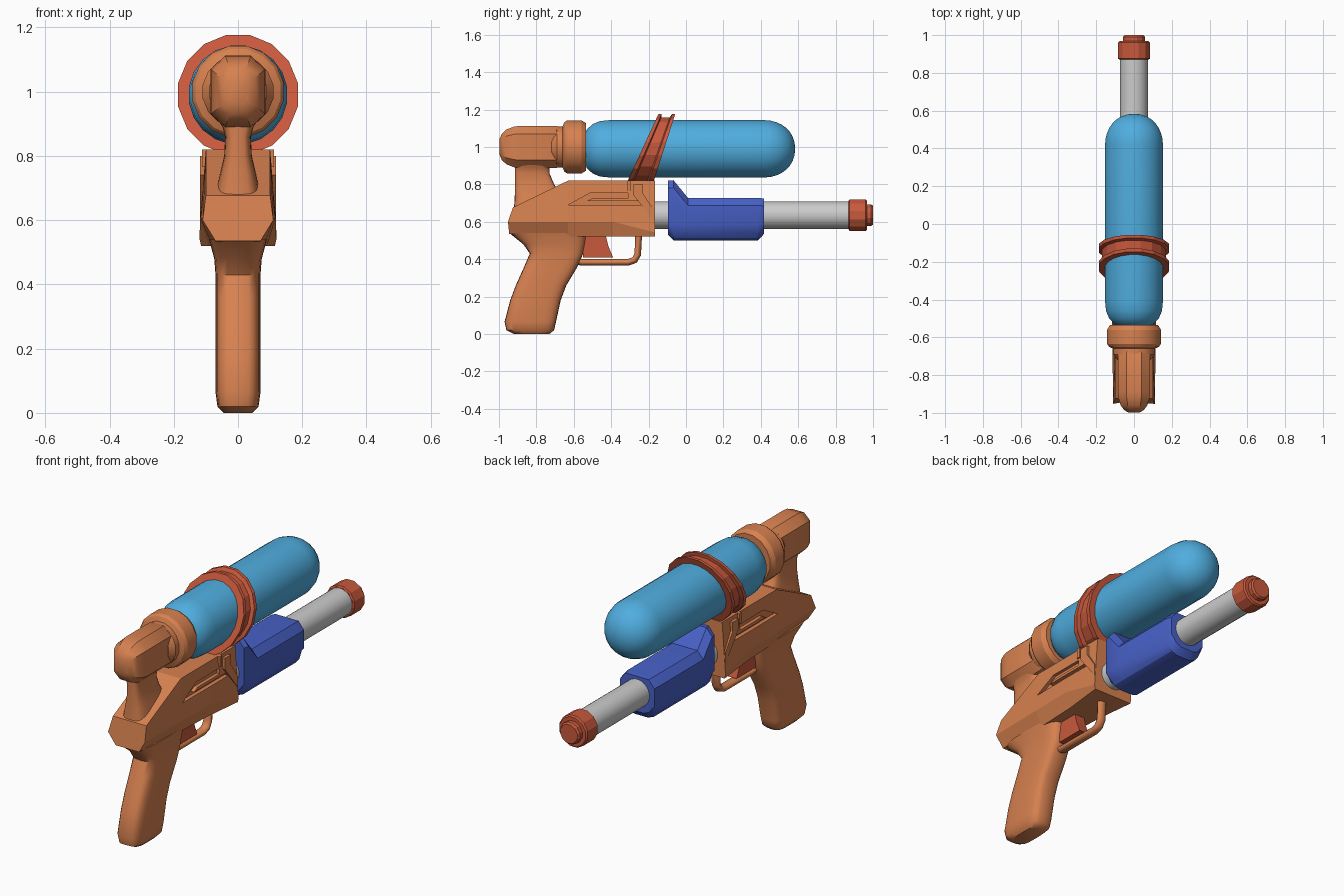
import bpy, bmesh
from math import sin, cos, pi, copysign

if "Cube" in bpy.data.objects:
    bpy.data.objects.remove(bpy.data.objects["Cube"])


def material(name, rgb):
    m = bpy.data.materials.new(name)
    m.use_nodes = True
    m.diffuse_color = (*rgb, 1)
    m.node_tree.nodes["Principled BSDF"].inputs["Base Color"].default_value = (*rgb, 1)
    return m


ORANGE = material("warm orange", (0.68, 0.22, 0.08))
RED = material("brick red", (0.58, 0.10, 0.045))
SKY = material("sky blue", (0.08, 0.42, 0.74))
BLUE = material("royal blue", (0.065, 0.12, 0.58))
GREY = material("light grey", (0.60, 0.60, 0.60))


def select(ob):
    bpy.ops.object.select_all(action="DESELECT")
    ob.select_set(True)
    bpy.context.view_layer.objects.active = ob


def loft(name, rings, mat, angle=None):
    """Skin a list of equal-length point rings and cap both ends."""
    bm = bmesh.new()
    vs = [[bm.verts.new(p) for p in ring] for ring in rings]
    n = len(vs[0])
    for a, b in zip(vs, vs[1:]):
        for i in range(n):
            j = (i + 1) % n
            bm.faces.new((a[i], a[j], b[j], b[i]))
    bm.faces.new(vs[0])
    bm.faces.new(vs[-1])
    bmesh.ops.recalc_face_normals(bm, faces=bm.faces)
    mesh = bpy.data.meshes.new(name)
    bm.to_mesh(mesh)
    bm.free()
    mesh.materials.append(mat)
    ob = bpy.data.objects.new(name, mesh)
    bpy.context.collection.objects.link(ob)
    if angle:
        select(ob)
        bpy.ops.object.shade_smooth_by_angle(angle=angle)
    return ob


def lathe(name, profile, z, mat, sides=20, angle=0.6):
    """Turn (y, radius) points around a line parallel to y."""
    turn = [2 * pi * (i + 0.5) / sides for i in range(sides)]
    return loft(name, [[(r * cos(a), y, z + r * sin(a)) for a in turn]
                       for y, r in profile], mat, angle)


def slab(name, outline, x0, x1, mat):
    """Extrude a (y, z) outline sideways."""
    return loft(name, [[(x, y, z) for y, z in outline] for x in (x0, x1)], mat)


def mirrored(half):
    """Close a half section of (x, y, z) points across x = 0."""
    return half + [(-x, y, z) for x, y, z in reversed(half)]


def column(name, rows, mat, power=0.55):
    """Stack soft rectangles given as (z, back, front, half width)."""
    def soft(v):
        return copysign(abs(v) ** power, v)
    turn = [2 * pi * i / 24 for i in range(24)]
    return loft(name, [[(w * soft(cos(a)), (y0 + y1) / 2 + (y1 - y0) / 2 * soft(sin(a)), z)
                        for a in turn] for z, y0, y1, w in rows], mat, 0.7)


# Water tank with domed ends
dome = [(0.42 + 0.163 * sin(t * pi / 16), 0.155 * cos(t * pi / 16) ** 0.9) for t in range(8)]
tank = [(-0.54, 0.08), (-0.53, 0.105), (-0.50, 0.133), (-0.46, 0.15), (-0.41, 0.155)]
lathe("water_tank", tank + dome + [(0.583, 0.012)], 0.99, SKY, 20, 0.7)

# Slanted strap around the tank, wider towards its base
strap = lathe("tank_strap", [(-1, 0.15), (-1, 0.19), (-0.62, 0.19), (-0.5, 0.172),
                             (0.5, 0.172), (0.62, 0.19), (1, 0.19), (1, 0.15)],
              0.99, RED, 16, None)
for v in strap.data.vertices:
    h = v.co.z - 0.99
    v.co.y = -0.175 + 0.39 * h + v.co.y * (0.058 - 0.07 * h)

# Tank cap and neck
lathe("tank_cap", [(-0.72, 0.09), (-0.69, 0.112), (-0.66, 0.112), (-0.65, 0.135),
                   (-0.635, 0.145), (-0.56, 0.145), (-0.535, 0.13)], 1.0, ORANGE, 16, 0.4)

# Rear elbow housing with a rounded back
octagon = [(0.04, 0.112), (0.085, 0.07), (0.085, -0.07), (0.04, -0.112)]
loft("rear_elbow", [mirrored([(x * s, y, 1.0 + z * s) for x, z in octagon])
                    for y, s in ((-0.998, 0.35), (-0.985, 0.62), (-0.96, 0.83),
                                 (-0.92, 0.97), (-0.89, 1), (-0.69, 1), (-0.665, 0.88))],
     ORANGE, 0.5)

# Post joining elbow and body
column("elbow_post", [(0.66, -0.92, -0.64, 0.075), (0.75, -0.915, -0.67, 0.055),
                      (0.80, -0.915, -0.705, 0.043), (0.86, -0.915, -0.73, 0.04),
                      (0.89, -0.915, -0.73, 0.048), (0.94, -0.915, -0.70, 0.08)], ORANGE)

# Main body: top, side crease and underside of each section
sections = [((0.10, -0.925, 0.677), (0.11, -0.952, 0.60), (0.07, -0.945, 0.535)),
            ((0.10, -0.63, 0.82), (0.115, -0.63, 0.60), (0.08, -0.63, 0.52)),
            ((0.10, -0.39, 0.82), (0.118, -0.39, 0.60), (0.09, -0.39, 0.52)),
            ((0.10, -0.166, 0.82), (0.12, -0.166, 0.543), (0.115, -0.166, 0.52))]
body = loft("body", [mirrored(list(s)) for s in sections], ORANGE)

# Side grooves cut into the body
groove = [(-0.63, 0.69), (-0.51, 0.755), (-0.31, 0.755), (-0.31, 0.725),
          (-0.50, 0.725), (-0.53, 0.71), (-0.24, 0.71), (-0.24, 0.69)]
for side in (-1, 1):
    cutter = slab("groove_cutter", groove, side * 0.088, side * 0.2, ORANGE)
    cutter.hide_render = True
    select(body)
    mod = body.modifiers.new("groove", "BOOLEAN")
    mod.operation, mod.object, mod.solver = "DIFFERENCE", cutter, "EXACT"
    bpy.ops.object.modifier_apply(modifier=mod.name)
    bpy.data.objects.remove(cutter)

# Strap brackets on the sides of the body
for side, label in ((-1, "right"), (1, "left")):
    slab(label + "_bracket", [(-0.28, 0.80), (-0.28, 0.74), (-0.168, 0.60), (-0.168, 0.66),
                              (-0.23, 0.75), (-0.23, 0.80)], side * 0.07, side * 0.118, ORANGE)
    slab(label + "_bracket_rib", [(-0.315, 0.82), (-0.315, 0.765), (-0.295, 0.765),
                                  (-0.295, 0.82)], side * 0.07, side * 0.112, ORANGE)

# Pistol grip
column("grip", [(0.0, -0.92, -0.73, 0.045), (0.02, -0.96, -0.705, 0.064),
                (0.065, -0.97, -0.695, 0.07), (0.18, -0.94, -0.67, 0.07),
                (0.26, -0.91, -0.64, 0.07), (0.36, -0.865, -0.58, 0.07),
                (0.43, -0.835, -0.55, 0.07), (0.48, -0.87, -0.54, 0.074),
                (0.54, -0.945, -0.53, 0.09)], ORANGE)

# Trigger and its guard
slab("trigger", [(-0.55, 0.53), (-0.43, 0.53), (-0.415, 0.47), (-0.39, 0.41), (-0.55, 0.41)],
     -0.03, 0.03, RED)
path = [(-0.60, 0.40), (-0.56, 0.383), (-0.31, 0.383), (-0.275, 0.395),
        (-0.258, 0.425), (-0.253, 0.53)]
curve = bpy.data.curves.new("trigger_guard", "CURVE")
curve.dimensions = "3D"
curve.bevel_depth = 0.018
curve.bevel_resolution = 2
curve.use_fill_caps = True
spline = curve.splines.new("POLY")
spline.points.add(len(path) - 1)
for p, (y, z) in zip(spline.points, path):
    p.co = (0, y, z, 1)
curve.materials.append(ORANGE)
guard = bpy.data.objects.new("trigger_guard", curve)
guard.scale.x = 1.4
bpy.context.collection.objects.link(guard)

# Barrel tube and muzzle
lathe("barrel", [(-0.2, 0.074), (0.89, 0.074)], 0.635, GREY, 20)
lathe("muzzle", [(0.87, 0.08), (0.875, 0.087), (0.96, 0.087), (0.968, 0.08),
                 (0.968, 0.06), (0.99, 0.06), (1.0, 0.052)], 0.635, RED, 12, 0.4)

# Sliding pump handle: (y, top height, underside height, width factor)
pump = [(-0.096, 0.82, 0.53, 0.93), (-0.067, 0.822, 0.50, 1), (0.01, 0.728, 0.50, 1),
        (0.385, 0.728, 0.50, 1), (0.417, 0.724, 0.535, 0.93)]
loft("pump_handle", [mirrored([(0.075 * s, y, top), (0.11 * s, y, top - 0.04),
                               (0.11 * s, y, 0.585), (0.098 * s, y, low + 0.04),
                               (0.075 * s, y, low + 0.012), (0.04 * s, y, low)])
                     for y, top, low, s in pump], BLUE, 0.5)
